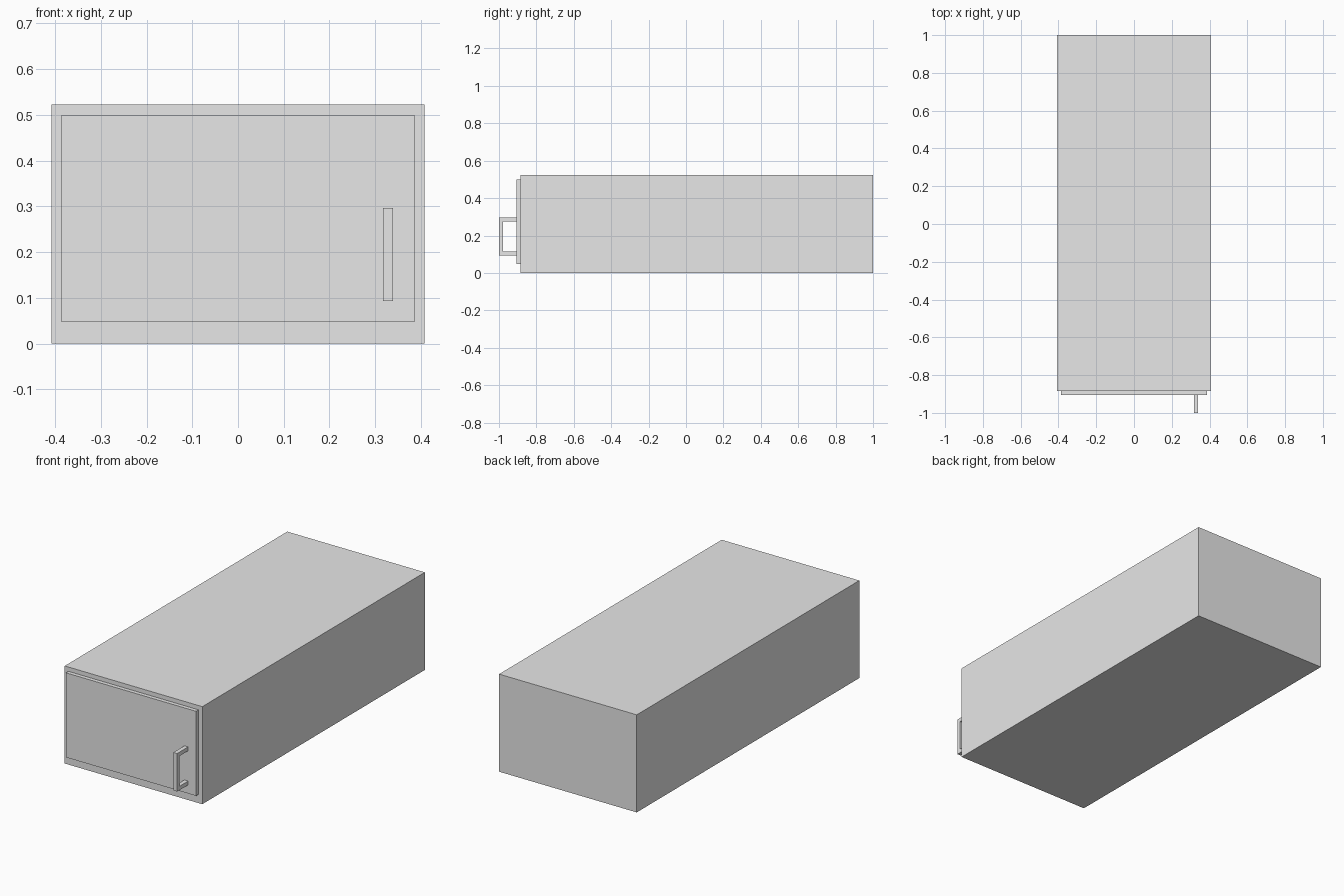
import bpy

if "Cube" in bpy.data.objects:
    bpy.data.objects.remove(bpy.data.objects["Cube"])

# One plain grey for the whole cabinet
grey = bpy.data.materials.new("light_grey")
grey.diffuse_color = (0.8, 0.8, 0.8, 1)
grey.use_nodes = True
grey.node_tree.nodes["Principled BSDF"].inputs["Base Color"].default_value = grey.diffuse_color


def box(name, x, y, z):
    """Box spanning the given (min, max) ranges."""
    spans = (x, y, z)
    bpy.ops.mesh.primitive_cube_add(size=1, location=[(a + b) / 2 for a, b in spans])
    ob = bpy.context.object
    ob.name = name
    ob.scale = [b - a for a, b in spans]
    bpy.ops.object.transform_apply(location=False, rotation=False, scale=True)
    ob.data.materials.append(grey)
    return ob


# Cabinet body and the overlay door on its front
box("cabinet_body", (-0.408, 0.408), (-0.885, 1.0), (0.0, 0.523))
box("door", (-0.386, 0.386), (-0.906, -0.885), (0.047, 0.5))

# Handle: upright grip held by two posts
hx, bar = (0.317, 0.339), 0.021
z0, z1 = 0.093, 0.297
box("handle_grip", hx, (-1.0, -1.0 + bar), (z0, z1))
for name, z in (("lower", z0), ("upper", z1 - bar)):
    box(f"handle_post_{name}", hx, (-1.0 + bar, -0.906), (z, z + bar))
